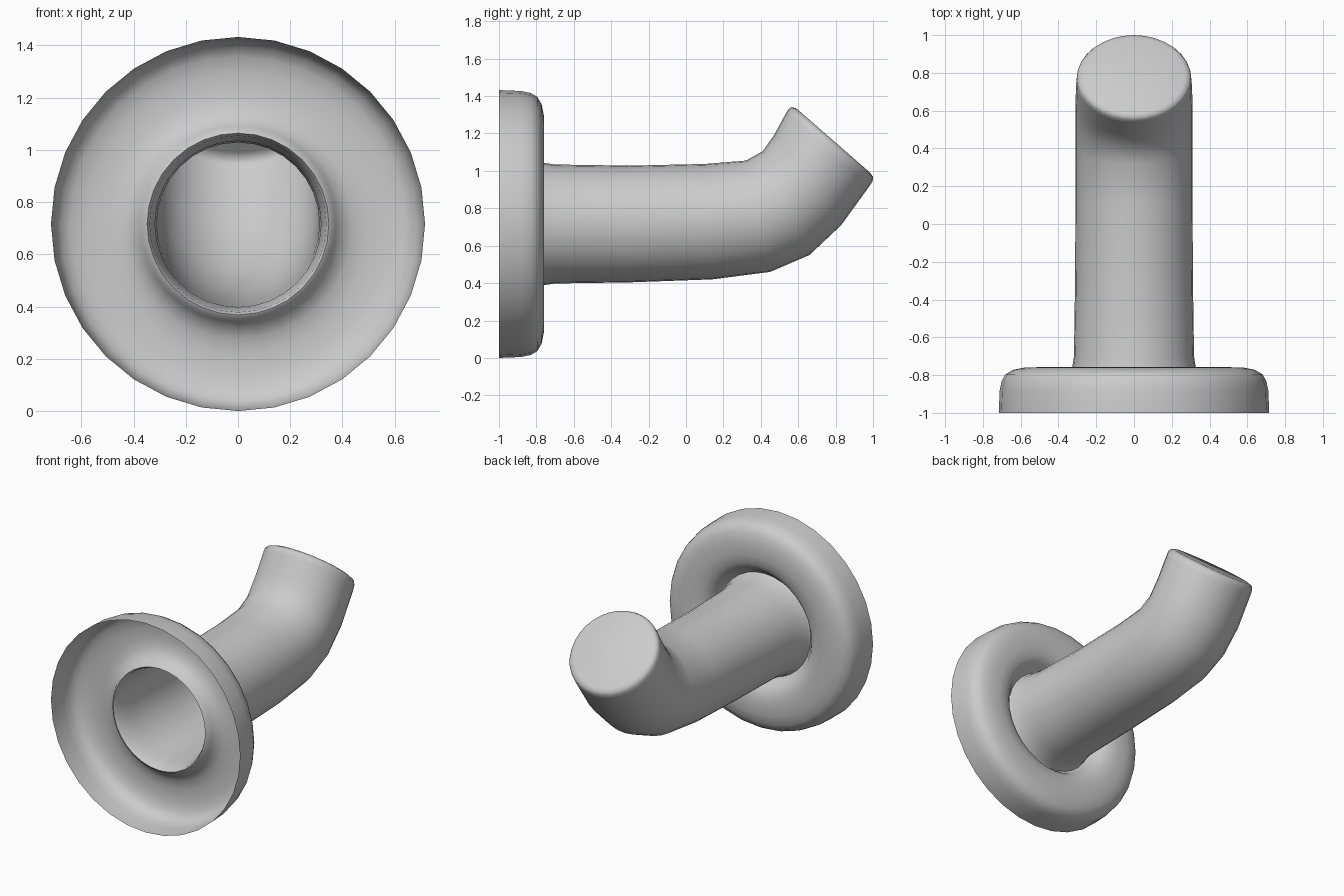
import bpy, bmesh, math
from mathutils import Vector

cube = bpy.data.objects.get("Cube")
if cube:
    bpy.data.objects.remove(cube, do_unlink=True)

SIDES = 32
AXIS_Z = 0.716

grey = bpy.data.materials.new("light_grey")
grey.use_nodes = True
colour = (0.6, 0.6, 0.6, 1)
grey.diffuse_color = colour
grey.node_tree.nodes["Principled BSDF"].inputs["Base Color"].default_value = colour


def straight(y, r):
    """Upright ring: top point, bottom point, half width."""
    return (y, AXIS_Z + r), (y, AXIS_Z - r), r


def loft(name, rings, cap=False):
    """Skin a row of rings, each given by its top, bottom and half width."""
    bm = bmesh.new()
    loops = []
    for top, bottom, half in rings:
        top, bottom = Vector((0, *top)), Vector((0, *bottom))
        mid, up = (top + bottom) / 2, (top - bottom) / 2
        loop = []
        for i in range(SIDES):
            a = math.tau * i / SIDES
            loop.append(bm.verts.new(mid + up * math.cos(a) + Vector((half * math.sin(a), 0, 0))))
        loops.append(loop)
    for a, b in zip(loops, loops[1:]):
        for i in range(SIDES):
            j = (i + 1) % SIDES
            bm.faces.new((a[i], a[j], b[j], b[i]))
    if cap:
        bm.faces.new(loops[-1])
    bmesh.ops.recalc_face_normals(bm, faces=bm.faces)
    mesh = bpy.data.meshes.new(name)
    bm.to_mesh(mesh)
    bm.free()
    mesh.materials.append(grey)
    obj = bpy.data.objects.new(name, mesh)
    bpy.context.collection.objects.link(obj)
    bpy.ops.object.select_all(action="DESELECT")
    obj.select_set(True)
    bpy.context.view_layer.objects.active = obj
    bpy.ops.object.shade_smooth_by_angle(angle=math.radians(60))
    return obj


# Hollow wall flange, open at the front, curling in to a groove around the pipe
flange_profile = [(-1, 0.716), (-0.88, 0.711), (-0.83, 0.7), (-0.795, 0.68), (-0.772, 0.64),
                  (-0.76, 0.58), (-0.758, 0.5), (-0.768, 0.44), (-0.79, 0.4),
                  (-0.82, 0.375), (-0.845, 0.36), (-0.852, 0.348)]
loft("flange", [straight(y, r) for y, r in flange_profile])

# Pipe with a flared mouth, an upward bend and a softly rounded closed end
pipe = [straight(y, r) for y, r in [(-0.852, 0.348), (-0.835, 0.338), (-0.76, 0.327),
                                    (-0.7, 0.318), (-0.3, 0.312)]]
pipe += [
    ((0.1, 1.037), (0.14, 0.42), 0.31),
    ((0.32, 1.055), (0.45, 0.46), 0.31),
    ((0.41, 1.105), (0.66, 0.55), 0.31),
    ((0.47, 1.19), (0.83, 0.71), 0.31),
    ((0.535, 1.31), (0.982, 0.92), 0.305),
    ((0.55, 1.333), (0.998, 0.945), 0.302),
    ((0.567, 1.341), (1.0, 0.967), 0.292),
    ((0.59, 1.334), (0.985, 0.99), 0.268),
]
loft("pipe", pipe, cap=True)
